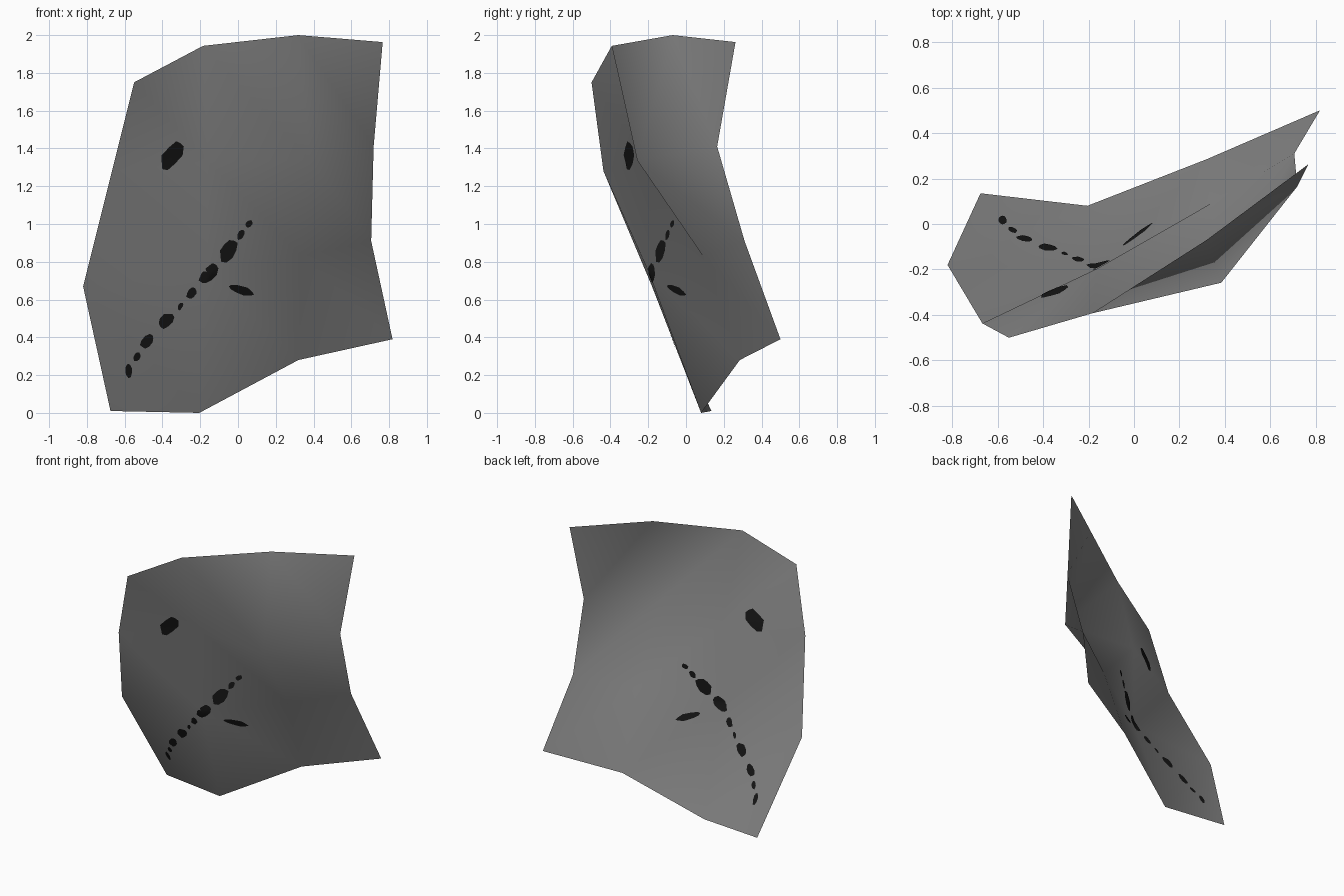
import bpy, math, random
from mathutils import Vector
from mathutils.bvhtree import BVHTree

if "Cube" in bpy.data.objects:
    bpy.data.objects.remove(bpy.data.objects["Cube"])

random.seed(4)

def material(name, c):
    m = bpy.data.materials.new(name)
    m.diffuse_color = (c, c, c, 1)
    m.use_nodes = True
    m.node_tree.nodes["Principled BSDF"].inputs["Base Color"].default_value = m.diffuse_color
    return m

def add_mesh(name, verts, faces, mat):
    me = bpy.data.meshes.new(name)
    me.from_pydata(verts, [], faces)
    me.materials.append(mat)
    me.shade_smooth()
    ob = bpy.data.objects.new(name, me)
    bpy.context.collection.objects.link(ob)
    return ob

grey = material("mid grey", 0.24)
black = material("black", 0.008)

# Bent sheet: 4 x 4 control points, rows from bottom to top
rows = [
    [(-.675, .135, .01), (-.205, .08, 0), (.32, .285, .28), (.818, .50, .39)],
    [(-.82, -.18, .67), (-.16, -.195, .74), (.338, .09, .83), (.705, .31, .91)],
    [(-.667, -.437, 1.28), (-.16, -.195, 1.33), (.384, -.258, 1.337), (.718, .165, 1.41)],
    [(-.55, -.50, 1.75), (-.185, -.393, 1.943), (.32, -.07, 2.0), (.766, .262, 1.963)],
]
verts = [p for row in rows for p in row]
faces = []
for r in range(3):
    for c in range(3):
        a = r * 4 + c
        faces += [(a, a + 1, a + 4), (a + 1, a + 5, a + 4)]
add_mesh("bent_sheet", verts, faces, grey)

# Dark marks: x, z, half length, half width, angle; laid on both sides of the sheet
tree = BVHTree.FromPolygons([Vector(v) for v in verts], faces)
marks = [
    (-.58, .225, .04, .018, 90), (-.535, .30, .025, .018, 60),
    (-.48, .38, .045, .026, 50), (-.38, .49, .048, .03, 48),
    (-.305, .565, .022, .013, 60), (-.245, .635, .034, .023, 60),
    (-.155, .735, .065, .034, 52), (-.055, .86, .066, .038, 60),
    (.015, .945, .03, .016, 60), (.057, 1.0, .024, .016, 60),
    (.015, .65, .078, .022, -18), (-.35, 1.365, .09, .042, 55),
]

def on_sheet(x, z, offset):
    hit, normal, _, _ = tree.ray_cast(Vector((x, -2, z)), Vector((0, 1, 0)))
    return hit + normal * offset

mv, mf = [], []
N = 10
for x, z, length, width, deg in marks:
    t = math.radians(deg)
    jitter = [random.uniform(.85, 1.15) for _ in range(N)]
    for offset in (.003, -.003):
        base = len(mv)
        mv.append(on_sheet(x, z, offset))
        for ring in (.5, 1):
            for i in range(N):
                a = math.tau * i / N
                u = math.cos(a) * length * jitter[i] * ring
                v = math.sin(a) * width * jitter[i] * ring
                mv.append(on_sheet(x + u * math.cos(t) - v * math.sin(t),
                                   z + u * math.sin(t) + v * math.cos(t), offset))
        for i in range(N):
            j = (i + 1) % N
            new = [(base, base + 1 + j, base + 1 + i),
                   (base + 1 + i, base + 1 + j, base + 1 + N + j, base + 1 + N + i)]
            mf += new if offset < 0 else [f[::-1] for f in new]
add_mesh("dark_marks", mv, mf, black)
